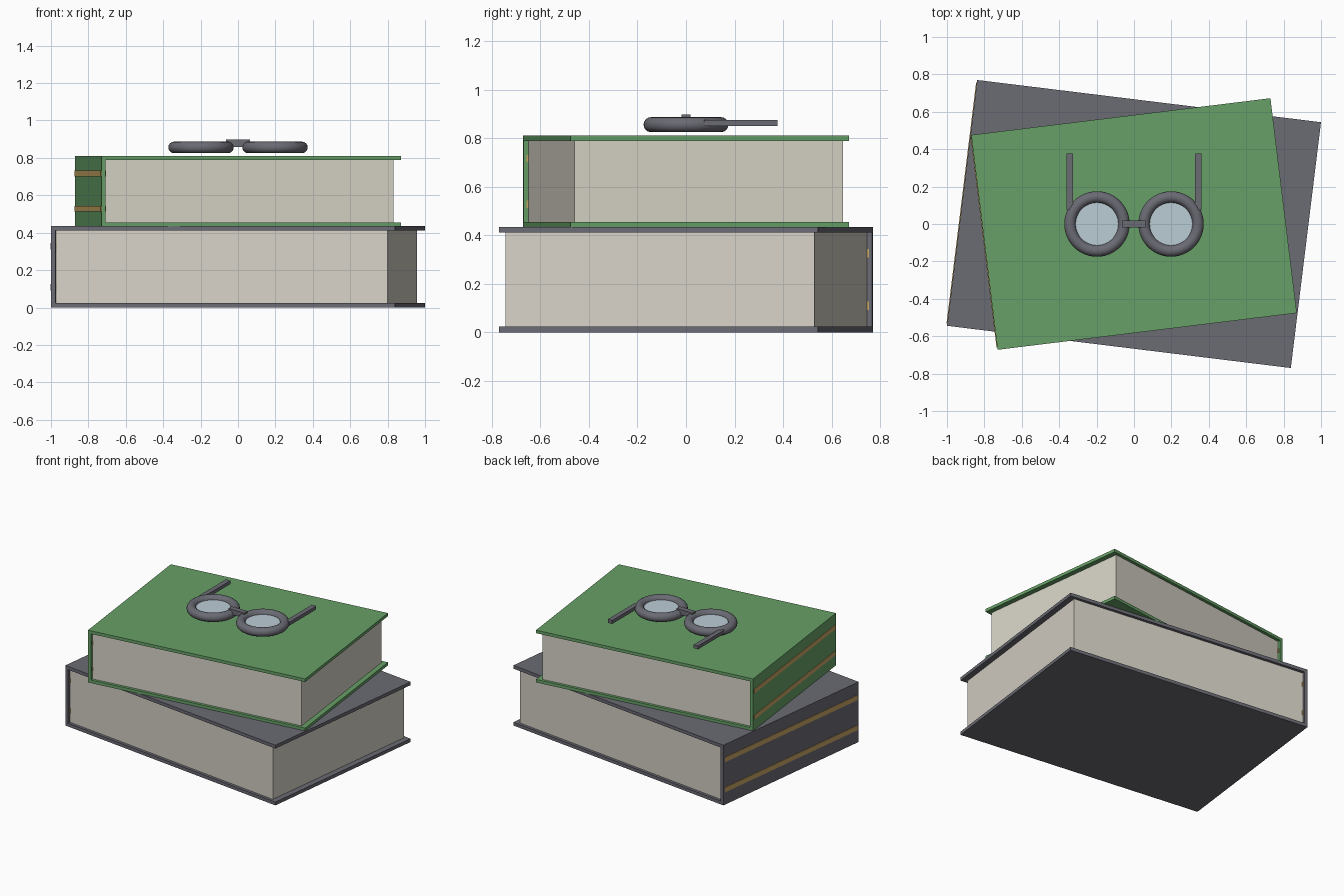
import bpy, bmesh, math
from mathutils import Matrix, Vector

if "Cube" in bpy.data.objects:
    bpy.data.objects.remove(bpy.data.objects["Cube"])


def material(name, rgb):
    m = bpy.data.materials.new(name)
    m.diffuse_color = (*rgb, 1)
    m.use_nodes = True
    m.node_tree.nodes["Principled BSDF"].inputs["Base Color"].default_value = m.diffuse_color
    return m


GREY = material("charcoal", (0.145, 0.145, 0.175))
GREEN = material("green", (0.135, 0.35, 0.135))
PAPER = material("paper", (0.68, 0.65, 0.57))
GOLD = material("gold", (0.58, 0.39, 0.13))
GLASS = material("pale_glass", (0.50, 0.61, 0.67))


def finish(name, bm, mat, matrix=Matrix()):
    bmesh.ops.recalc_face_normals(bm, faces=bm.faces)
    me = bpy.data.meshes.new(name)
    bm.to_mesh(me)
    bm.free()
    me.materials.append(mat)
    ob = bpy.data.objects.new(name, me)
    ob.matrix_world = matrix
    bpy.context.collection.objects.link(ob)
    return ob


def box(name, lo, hi, mat, matrix=Matrix()):
    lo, hi = Vector(lo), Vector(hi)
    bm = bmesh.new()
    bmesh.ops.create_cube(bm, size=1)
    bmesh.ops.scale(bm, vec=hi - lo, verts=bm.verts)
    bmesh.ops.translate(bm, vec=(lo + hi) / 2, verts=bm.verts)
    return finish(name, bm, mat, matrix)


def book(name, w, d, h, t, fore_edge, z, angle, mat):
    place = Matrix.Translation((0, 0, z)) @ Matrix.Rotation(math.radians(angle), 4, 'Z')
    x, y = w / 2, d / 2
    # Case: C-shaped profile of two boards and a spine, extruded along the spine
    profile = [(-x, 0), (x, 0), (x, t), (-x + t, t),
               (-x + t, h - t), (x, h - t), (x, h), (-x, h)]
    bm = bmesh.new()
    face = bm.faces.new([bm.verts.new((px, -y, pz)) for px, pz in profile])
    new = bmesh.ops.extrude_face_region(bm, geom=[face])["geom"]
    bmesh.ops.translate(bm, vec=(0, d, 0),
                        verts=[v for v in new if isinstance(v, bmesh.types.BMVert)])
    finish(name + "_cover", bm, mat, place)
    # Page block, set back from the boards
    box(name + "_pages", (-x + t, -y + 0.02, t), (x - fore_edge, y - 0.02, h - t), PAPER, place)
    # Two raised bands across the spine
    for label, f in (("lower", 0.25), ("upper", 0.75)):
        box(f"{name}_{label}_spine_band", (-x - 0.004, -0.49 * d, h * (f - 0.04)),
            (-x + t + 0.004, 0.49 * d, h * (f + 0.04)), GOLD, place)


book("bottom_book", 1.852, 1.324, 0.435, 0.024, 0.041, 0, -7, GREY)
book("top_book", 1.612, 1.157, 0.378, 0.022, 0.036, 0.433, 7, GREEN)

# Spectacles resting on the top book
EYE_X, EYE_Z = 0.198, 0.856
for side, s in (("left", -1), ("right", 1)):
    # Round rim
    bpy.ops.mesh.primitive_torus_add(location=(s * EYE_X, 0, EYE_Z), major_radius=0.144,
                                     minor_radius=0.031, major_segments=48, minor_segments=16)
    rim = bpy.context.object
    rim.name = side + "_rim"
    rim.data.materials.append(GREY)
    bpy.ops.object.shade_smooth_by_angle(angle=math.radians(40))
    # Lens disc
    bm = bmesh.new()
    bmesh.ops.create_cone(bm, cap_ends=True, segments=48, radius1=0.122, radius2=0.122, depth=0.012)
    finish(side + "_lens", bm, GLASS, Matrix.Translation((s * EYE_X, 0, EYE_Z)))
    # Temple arm pointing back
    xs = sorted((s * 0.326, s * 0.361))
    box(side + "_temple", (xs[0], 0.075, 0.851), (xs[1], 0.378, 0.876), GREY)
# Bridge between the rims
box("bridge", (-0.064, -0.019, 0.859), (0.064, 0.019, 0.897), GREY)
